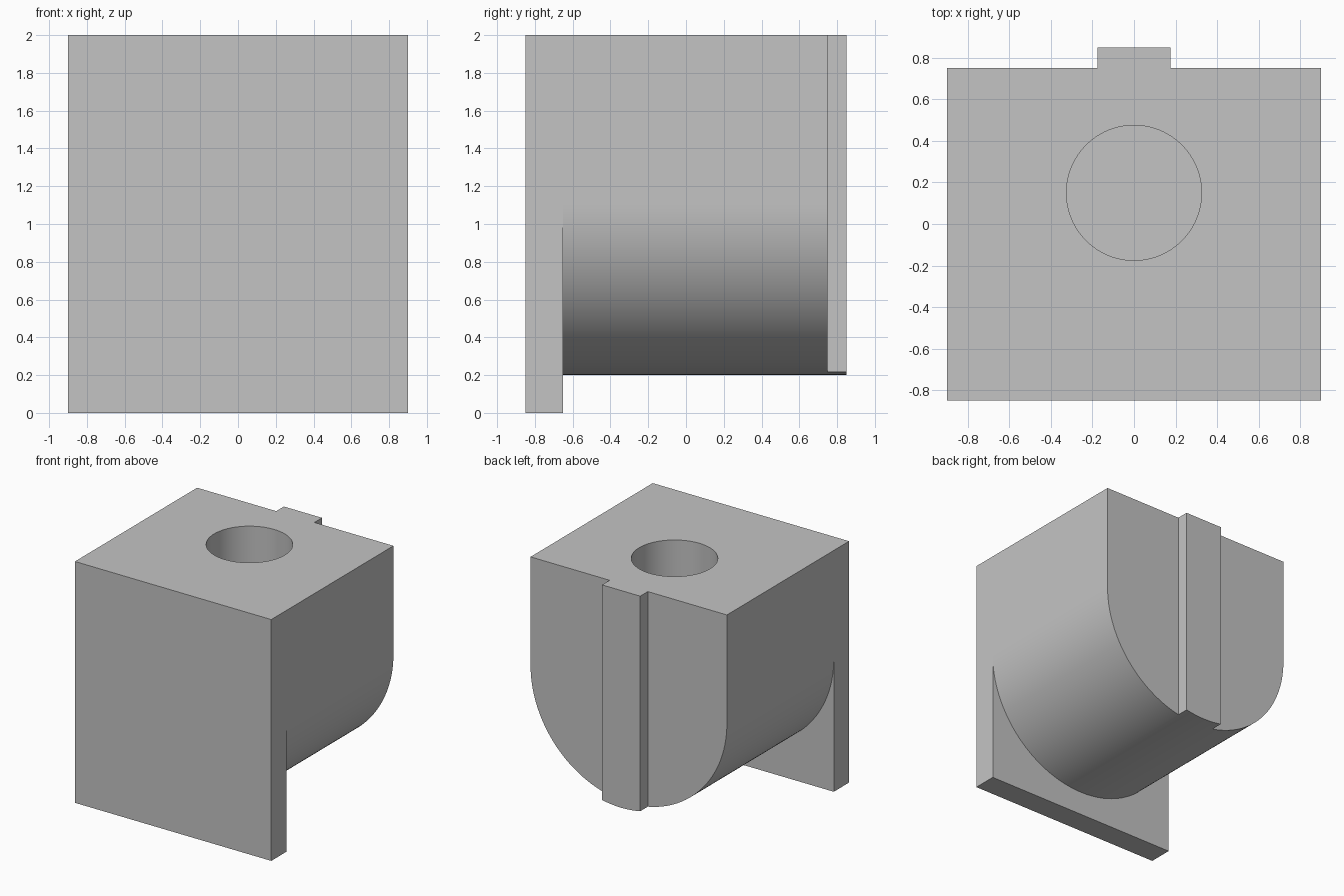
import bpy, bmesh, math
from mathutils import Matrix

cube = bpy.data.objects.get("Cube")
if cube:
    bpy.data.objects.remove(cube, do_unlink=True)

grey = bpy.data.materials.new("plain grey")
grey.use_nodes = True
grey.diffuse_color = (0.55, 0.55, 0.55, 1)
grey.node_tree.nodes["Principled BSDF"].inputs["Base Color"].default_value = grey.diffuse_color


def add_object(name, bm):
    bmesh.ops.recalc_face_normals(bm, faces=bm.faces)
    mesh = bpy.data.meshes.new(name)
    bm.to_mesh(mesh)
    bm.free()
    mesh.materials.append(grey)
    obj = bpy.data.objects.new(name, mesh)
    bpy.context.collection.objects.link(obj)
    return obj


def box(name, low, high):
    bm = bmesh.new()
    size = [b - a for a, b in zip(low, high)]
    mid = [(a + b) / 2 for a, b in zip(low, high)]
    bmesh.ops.create_cube(bm, size=1, matrix=Matrix.Translation(mid) @ Matrix.Diagonal((*size, 1)))
    return add_object(name, bm)


def extrude_y(name, profile, y0, y1):
    bm = bmesh.new()
    face = bm.faces.new([bm.verts.new((x, y0, z)) for x, z in profile])
    new = bmesh.ops.extrude_face_region(bm, geom=[face])["geom"]
    verts = [v for v in new if isinstance(v, bmesh.types.BMVert)]
    bmesh.ops.translate(bm, verts=verts, vec=(0, y1 - y0, 0))
    return add_object(name, bm)


def combine(target, other, operation):
    mod = target.modifiers.new(other.name, "BOOLEAN")
    mod.operation, mod.solver, mod.object = operation, "EXACT", other
    other.hide_render = True
    bpy.context.view_layer.objects.active = target
    bpy.ops.object.modifier_apply(modifier=mod.name)
    bpy.data.objects.remove(other, do_unlink=True)


# Round-bottomed block
W, TOP, FRONT, BACK, PLATE_BACK = 0.9, 2.0, -0.85, 0.85, -0.65
STEPS = 96
profile = [(W, TOP), (-W, TOP)]
for i in range(STEPS + 1):
    a = math.pi * (1 + i / STEPS)
    profile.append((W * math.cos(a), 1.1 + W * math.sin(a)))
block = extrude_y("round_bottomed_block", profile, PLATE_BACK, BACK)

# Back face cut away on both sides, leaving the central rib
for side in (-1, 1):
    xs = sorted((side * 0.175, side * 1.1))
    combine(block, box("rib_cutter", (xs[0], 0.75, -0.1), (xs[1], 1, 2.1)), "DIFFERENCE")

# Blind round hole in the top
bm = bmesh.new()
bmesh.ops.create_cone(bm, cap_ends=True, segments=96, radius1=0.325, radius2=0.325,
                      depth=1.2, matrix=Matrix.Translation((0, 0.15, 1.6)))
combine(block, add_object("hole_cutter", bm), "DIFFERENCE")

# Front plate reaching the ground
combine(block, box("front_plate", (-W, FRONT, 0), (W, PLATE_BACK, TOP)), "UNION")

# Merge flat regions, then smooth the curved walls
bm = bmesh.new()
bm.from_mesh(block.data)
bmesh.ops.remove_doubles(bm, verts=bm.verts, dist=0.0001)
bmesh.ops.dissolve_limit(bm, angle_limit=math.radians(0.3), verts=bm.verts, edges=bm.edges)
bm.to_mesh(block.data)
bm.free()
bpy.ops.object.select_all(action="DESELECT")
block.select_set(True)
bpy.context.view_layer.objects.active = block
bpy.ops.object.shade_smooth_by_angle(angle=math.radians(30))
